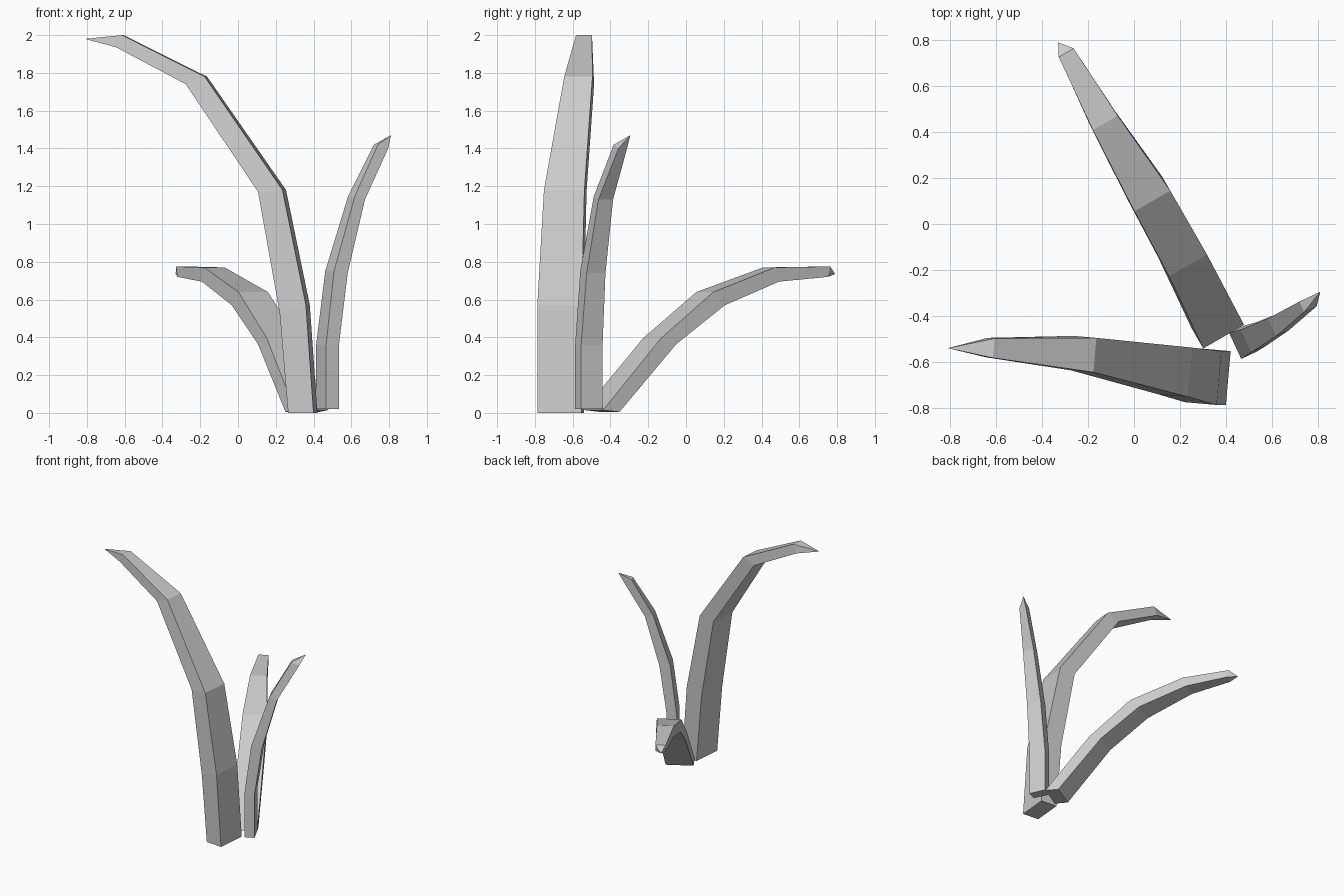
import bpy
import bmesh
from math import cos, sin, radians
from mathutils import Vector

cube = bpy.data.objects.get("Cube")
if cube:
    bpy.data.objects.remove(cube, do_unlink=True)

# Single flat grey
grey = bpy.data.materials.new("plain_grey")
grey.use_nodes = True
colour = (0.6, 0.6, 0.6, 1.0)
grey.diffuse_color = colour
grey.node_tree.nodes["Principled BSDF"].inputs["Base Color"].default_value = colour


def make_blade(name, lean_degrees, rings, tip):
    """Loft four-sided rings to a point.

    Each ring holds the middle of the upper edge, the edge width,
    the depth along the lean direction and the drop of the lower edge.
    """
    angle = radians(lean_degrees)
    lean = Vector((cos(angle), sin(angle), 0))
    across = Vector((-sin(angle), cos(angle), 0))
    bm = bmesh.new()
    loops = []
    for x, y, z, width, depth, drop in rings:
        upper = Vector((x, y, z))
        lower = upper + lean * depth - Vector((0, 0, drop))
        half = across * width / 2
        corners = (upper - half, upper + half, lower + half, lower - half)
        loops.append([bm.verts.new(c) for c in corners])

    # Base cap, side walls, then the pointed end
    bm.faces.new(loops[0])
    for low, high in zip(loops, loops[1:]):
        for i in range(4):
            j = (i + 1) % 4
            bm.faces.new((low[i], low[j], high[j], high[i]))
    end = bm.verts.new(tip)
    for i in range(4):
        bm.faces.new((loops[-1][i], loops[-1][(i + 1) % 4], end))
    bmesh.ops.recalc_face_normals(bm, faces=bm.faces[:])

    mesh = bpy.data.meshes.new(name)
    bm.to_mesh(mesh)
    bm.free()
    mesh.materials.append(grey)
    blade = bpy.data.objects.new(name, mesh)
    bpy.context.scene.collection.objects.link(blade)
    return blade


# Tall blade arching to the right
make_blade("tall_blade", 175, [
    (.41, -.67, 0, .235, .135, 0),
    (.37, -.67, .57, .235, .14, .04),
    (.245, -.645, 1.18, .215, .13, .01),
    (-.17, -.57, 1.78, .15, .1, .04),
    (-.61, -.54, 2, .085, .03, .065),
], (-.81, -.54, 1.98))

# Low blade arching to the back
make_blade("low_blade", 120, [
    (.39, -.49, .015, .205, .1, .01),
    (.235, -.18, .395, .19, .095, .03),
    (.08, .1, .64, .18, .07, .07),
    (-.125, .44, .77, .125, .025, .075),
    (-.295, .745, .775, .075, -.015, .055),
], (-.33, .79, .735))

# Slim blade leaning to the left
make_blade("slim_blade", 25, [
    (.44, -.53, .02, .125, .075, 0),
    (.44, -.53, .36, .125, .075, 0),
    (.485, -.51, .75, .11, .08, .01),
    (.6, -.45, 1.145, .085, .06, .015),
    (.73, -.36, 1.42, .05, .06, .02),
], (.81, -.295, 1.47))
